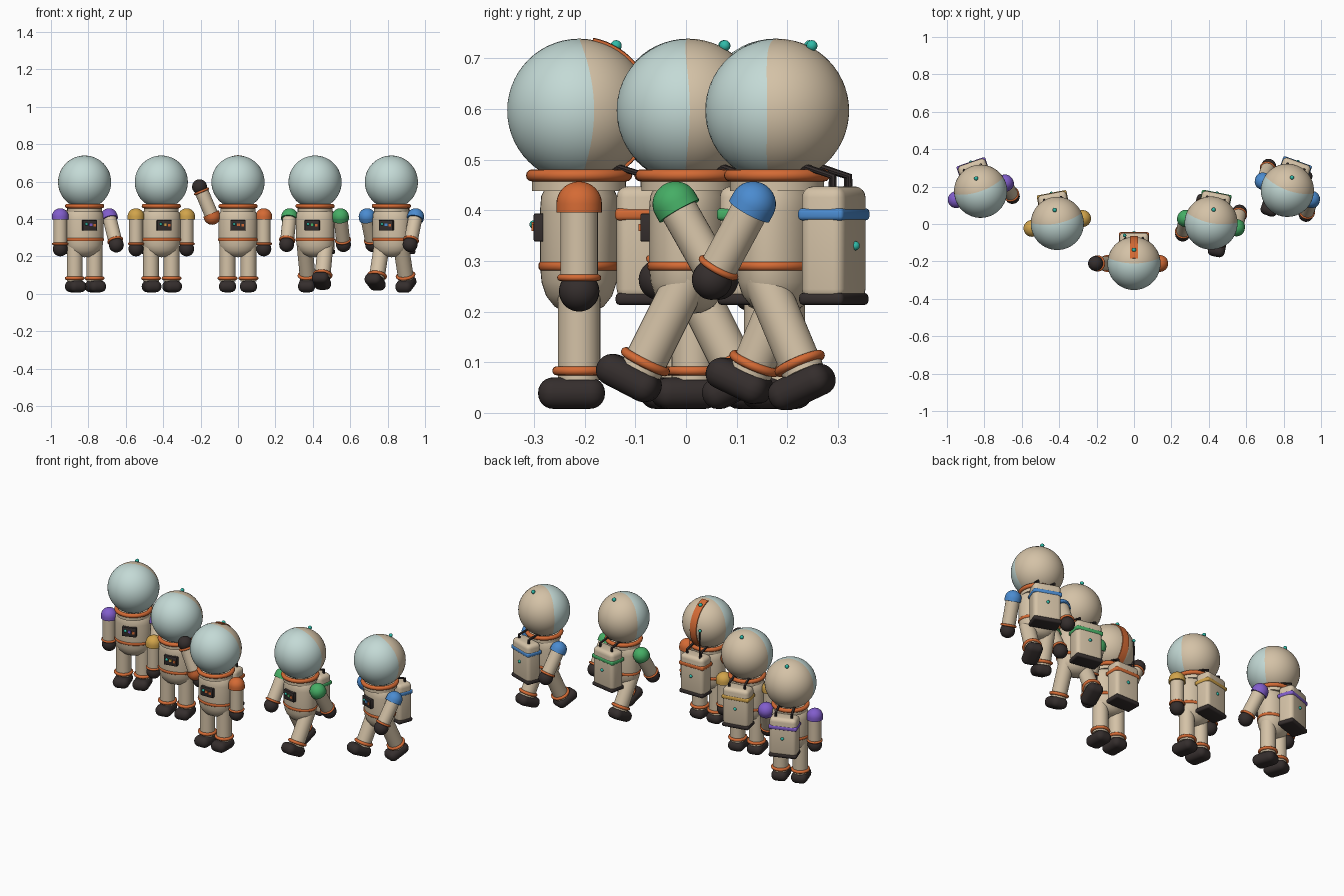
import bpy, bmesh, math
from mathutils import Matrix, Vector

if "Cube" in bpy.data.objects:
    bpy.data.objects.remove(bpy.data.objects["Cube"])

T = Matrix.Translation
R = lambda deg, ax: Matrix.Rotation(math.radians(deg), 4, ax)


def material(name, rgb):
    m = bpy.data.materials.new(name)
    m.diffuse_color = (*rgb, 1)
    m.use_nodes = True
    m.node_tree.nodes["Principled BSDF"].inputs["Base Color"].default_value = m.diffuse_color
    return m


SUIT = material("suit cream", (0.66, 0.54, 0.385))
VISOR = material("visor pale blue", (0.55, 0.70, 0.67))
DARK = material("dark rubber", (0.035, 0.027, 0.026))
ORANGE = material("orange trim", (0.66, 0.145, 0.035))
TEAL = material("teal light", (0.03, 0.50, 0.40))
PURPLE = material("purple accent", (0.22, 0.11, 0.60))
YELLOW = material("yellow accent", (0.64, 0.37, 0.07))
GREEN = material("green accent", (0.06, 0.42, 0.13))
BLUE = material("blue accent", (0.07, 0.26, 0.63))


def finish(name, bm, mats, M):
    """Turn a bmesh into a smooth shaded object with crisp edges."""
    bmesh.ops.recalc_face_normals(bm, faces=bm.faces)
    me = bpy.data.meshes.new(name)
    bm.to_mesh(me)
    bm.free()
    me.shade_smooth()
    me.set_sharp_from_angle(angle=math.radians(40))
    for m in (mats if isinstance(mats, list) else [mats]):
        me.materials.append(m)
    ob = bpy.data.objects.new(name, me)
    bpy.context.collection.objects.link(ob)
    ob.matrix_world = M
    return ob


def lathe(name, prof, mat, M, n=32, closed=False, sy=1.0):
    """Revolve an (r, z) profile about z; sy flattens it front to back."""
    bm = bmesh.new()
    rings = []
    for r, z in prof:
        rings.append([bm.verts.new((r * math.cos(a), r * math.sin(a) * sy, z))
                      for a in (2 * math.pi * i / n for i in range(n))])
    k = len(rings)
    for j in range(k if closed else k - 1):
        a, b = rings[j], rings[(j + 1) % k]
        for i in range(n):
            bm.faces.new((a[i], a[(i + 1) % n], b[(i + 1) % n], b[i]))
    bmesh.ops.remove_doubles(bm, verts=bm.verts, dist=1e-5)
    return finish(name, bm, mat, M)


def torus(name, major, minor, mat, M, sy=1.0):
    prof = [(major + minor * math.cos(a), minor * math.sin(a))
            for a in (2 * math.pi * i / 12 for i in range(12))]
    return lathe(name, prof, mat, M, 40, True, sy)


def ball(name, r, mat, M, u=24, v=14):
    bm = bmesh.new()
    bmesh.ops.create_uvsphere(bm, u_segments=u, v_segments=v, radius=r)
    return finish(name, bm, mat, M)


def rbox(name, size, bevel, mat, M, seg=4):
    bm = bmesh.new()
    bmesh.ops.create_cube(bm, size=1, matrix=Matrix.Diagonal((*size, 1)))
    if bevel:
        bmesh.ops.bevel(bm, geom=bm.edges[:], offset=bevel, segments=seg,
                        profile=0.5, affect='EDGES')
    return finish(name, bm, mat, M)


def tube(name, pts, r, mat, M):
    cu = bpy.data.curves.new(name, 'CURVE')
    cu.dimensions, cu.bevel_depth, cu.bevel_resolution = '3D', r, 2
    cu.use_fill_caps = True
    sp = cu.splines.new('POLY')
    sp.points.add(len(pts) - 1)
    for p, co in zip(sp.points, pts):
        p.co = (*co, 1)
    tmp = bpy.data.objects.new(name + "_path", cu)
    bm = bmesh.new()
    me = bpy.data.meshes.new_from_object(tmp)
    bm.from_mesh(me)
    bpy.data.objects.remove(tmp)
    bpy.data.meshes.remove(me)
    return finish(name, bm, mat, M)


def helmet(M):
    """Sphere split into visor and shell, the seam swept back at the sides."""
    bm = bmesh.new()
    rad = 0.142
    bmesh.ops.create_uvsphere(bm, u_segments=48, v_segments=28, radius=rad, matrix=R(90, 'X'))
    for f in bm.faces:
        f.material_index = 1 if f.calc_center_median().y < 0 else 0
    for v in bm.verts:
        h = math.hypot(v.co.x, v.co.z)
        if h > 1e-5:
            phi = math.atan2(h, v.co.y)
            phi -= 0.21 * (v.co.x / h) ** 2 * math.sin(phi)
            k = rad * math.sin(phi) / h
            v.co = Vector((v.co.x * k, rad * math.cos(phi), v.co.z * k))
    finish("helmet", bm, [SUIT, VISOR], M)


def helmet_stripe(M):
    bm = bmesh.new()
    rows = []
    for i in range(25):
        a = math.radians(11 + 129 * i / 24)
        rows.append([bm.verts.new((x, r * math.sin(a), r * math.cos(a)))
                     for x, r in ((-0.021, 0.137), (-0.021, 0.1455), (0, 0.1465),
                                  (0.021, 0.1455), (0.021, 0.137))])
    for a, b in zip(rows, rows[1:]):
        for j in range(4):
            bm.faces.new((a[j], a[j + 1], b[j + 1], b[j]))
    bm.faces.new(rows[0])
    bm.faces.new(rows[-1])
    finish("helmet_stripe", bm, ORANGE, M)


CAP = [(0.045 * math.sin(a), 0.044 * math.cos(a))
       for a in (math.pi / 2 * i / 8 for i in range(9))] + [(0.045, -0.017), (0, -0.017)]


def arm(M, accent):
    """Arm hanging down -z from the shoulder pivot."""
    lathe("shoulder_cap", CAP, accent, M)
    lathe("arm", [(0, 0), (0.037, 0), (0.037, -0.15), (0, -0.15)], SUIT, M)
    torus("wrist_ring", 0.037, 0.0065, ORANGE, M @ T((0, 0, -0.146)))
    ball("glove", 0.04, DARK, M @ T((0, 0, -0.173)))


def leg(M):
    """Leg hanging down -z from the hip pivot."""
    lathe("leg", [(0, 0.02), (0.042, 0.02), (0.042, -0.185), (0, -0.185)], SUIT, M)
    torus("ankle_ring", 0.044, 0.009, ORANGE, M @ T((0, 0, -0.167)))
    rbox("boot", (0.092, 0.132, 0.062), 0.0295, DARK, M @ T((0, -0.015, -0.211)), 6)


TORSO = [(0, 0.195), (0.035, 0.198), (0.065, 0.21), (0.087, 0.231), (0.099, 0.258),
         (0.103, 0.29), (0.103, 0.40), (0.1, 0.428), (0.088, 0.447), (0, 0.452)]


def astronaut(x, y, turn, accent, arms, swing, leader=False):
    M = T((x, y, 0)) @ R(turn, 'Z')
    # torso, belt, neck and collar
    lathe("torso", TORSO, SUIT, M, 40, sy=0.75)
    torus("belt", 0.097, 0.010, ORANGE, M @ T((0, 0, 0.29)), sy=0.755)
    lathe("neck_ring", [(0, 0.438), (0.093, 0.438), (0.093, 0.465), (0, 0.465)], SUIT, M)
    torus("collar", 0.093, 0.012, ORANGE, M @ T((0, 0, 0.469)))
    # helmet with its light
    H = M @ T((0, 0, 0.597))
    helmet(H)
    ball("helmet_light", 0.011, TEAL, H @ T((0, 0.073, 0.128)))
    # chest panel
    rbox("chest_panel", (0.08, 0.026, 0.056), 0.004, DARK, M @ T((0, -0.077, 0.366)), 2)
    ball("panel_light", 0.008, TEAL, M @ T((-0.02, -0.09, 0.372)))
    rbox("panel_screen", (0.016, 0.008, 0.014), 0, accent, M @ T((0.003, -0.09, 0.370)))
    rbox("panel_button", (0.014, 0.008, 0.014), 0, ORANGE, M @ T((0.025, -0.09, 0.366)))
    # backpack with stripe, base, light and hoses
    rbox("backpack", (0.156, 0.09, 0.225), 0.022, SUIT, M @ T((0, 0.119, 0.335)))
    rbox("backpack_base", (0.158, 0.094, 0.024), 0.009, DARK, M @ T((0, 0.119, 0.225)), 3)
    rbox("backpack_stripe", (0.162, 0.096, 0.024), 0.008, accent, M @ T((0, 0.119, 0.392)), 3)
    ball("backpack_light", 0.009, TEAL, M @ T((0, 0.164, 0.33)))
    for s in (-1, 1):
        tube("hose", [(s * 0.04, 0.055, 0.47), (s * 0.043, 0.075, 0.486),
                      (s * 0.046, 0.135, 0.467), (s * 0.046, 0.135, 0.435)], 0.007, DARK, M)
    # limbs: arms are (forward, roll) in degrees, legs swing in opposition
    for s, (fwd, roll) in zip((-1, 1), arms):
        arm(M @ T((s * 0.138, 0, 0.413)) @ R(roll, 'Y') @ R(-fwd, 'X'), accent)
        leg(M @ T((s * 0.056, 0, 0.25)) @ R(-s * swing, 'X'))
    if leader:
        helmet_stripe(H)
        tube("antenna", [(-0.05, 0.15, 0.42), (-0.05, 0.15, 0.605)], 0.004, DARK, M)
        ball("antenna_tip", 0.009, TEAL, M @ T((-0.05, 0.15, 0.61)))


# the crew, left to right, in a V formation
astronaut(-0.82, 0.175, 19, PURPLE, ((0, 0), (28, -5)), 0)
astronaut(-0.41, 0.003, 11, YELLOW, ((0, 0), (0, 0)), 0)
astronaut(0.0, -0.211, 0, ORANGE, ((0, 157), (0, 0)), 0, leader=True)
astronaut(0.412, 0.005, -11, GREEN, ((30, 0), (-30, 0)), 27)
astronaut(0.82, 0.18, -20, BLUE, ((-30, 0), (30, 0)), -24)
